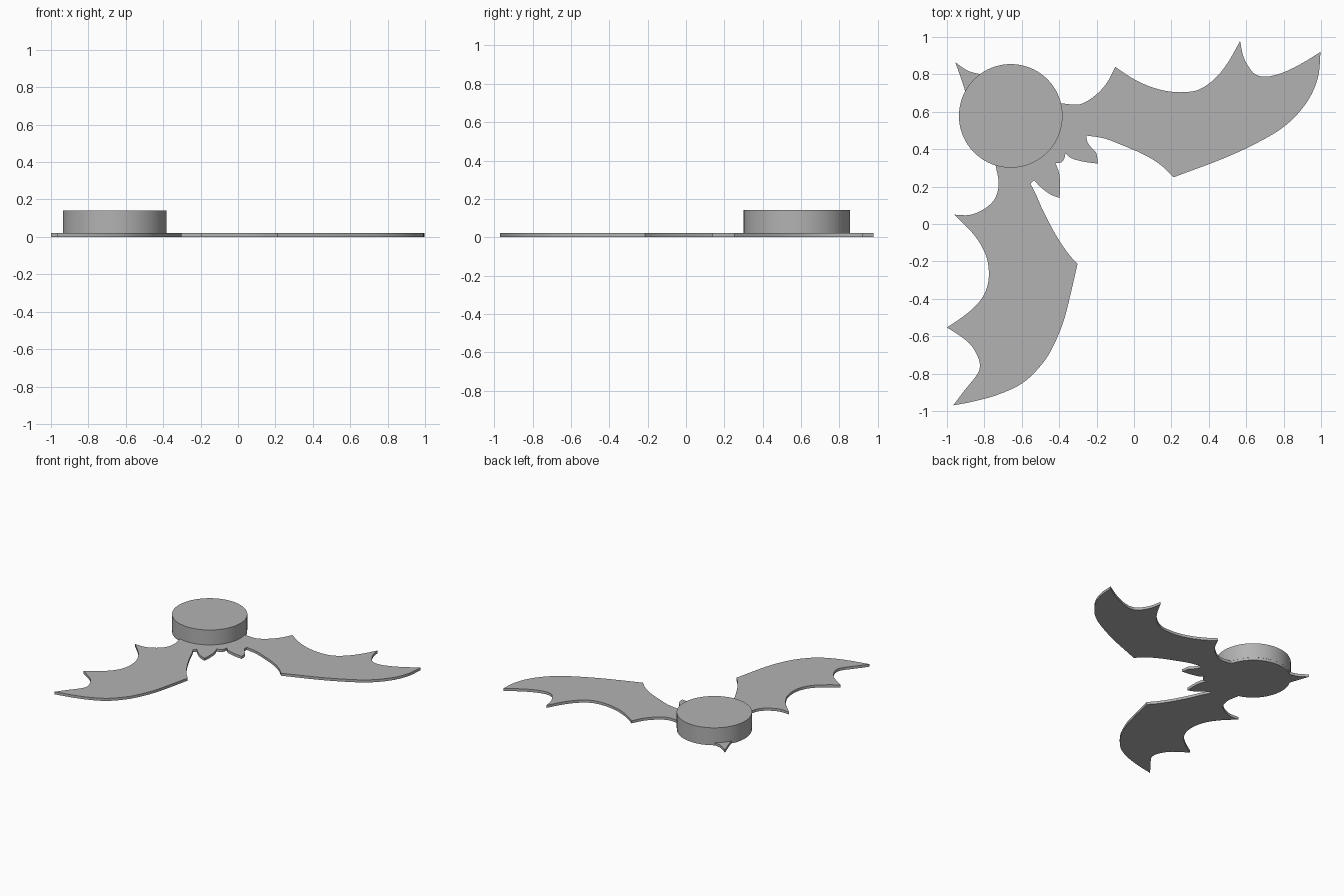
import bpy, bmesh, math
from mathutils import Vector

if "Cube" in bpy.data.objects:
    bpy.data.objects.remove(bpy.data.objects["Cube"])

CX, CY, R = -0.659, 0.578, 0.277      # centre and radius of the round body
PLATE_T, DISC_TOP = 0.021, 0.142      # plate thickness, disc height

grey = bpy.data.materials.new("plain_grey")
grey.diffuse_color = (0.45, 0.45, 0.45, 1)
grey.use_nodes = True
grey.node_tree.nodes["Principled BSDF"].inputs["Base Color"].default_value = grey.diffuse_color


def smooth_edge(pts, steps=4):
    """Curve through the points, ending in sharp corners (last point left out)."""
    p = [Vector(q) for q in pts]
    if len(p) == 2:
        return p[:1]
    p = [2 * p[0] - p[1]] + p + [2 * p[-1] - p[-2]]
    out = []
    for a, b, c, d in zip(p, p[1:], p[2:], p[3:]):
        for i in range(steps):
            t = i / steps
            out.append(0.5 * (2 * b + (c - a) * t + (2 * a - 5 * b + 4 * c - d) * t * t
                              + (3 * b - a - 3 * c + d) * t ** 3))
    return out


def arc(a0, a1, r, n):
    """Points on the body circle, angles in degrees."""
    angles = [math.radians(a0 + (a1 - a0) * i / n) for i in range(n)]
    return [Vector((CX + r * math.cos(a), CY + r * math.sin(a))) for a in angles]


def extrude_outline(name, pts, z0, z1):
    """Solid prism from a closed outline."""
    bm = bmesh.new()
    face = bm.faces.new([bm.verts.new((p.x, p.y, z0)) for p in pts])
    top = bmesh.ops.extrude_face_region(bm, geom=[face])["geom"]
    bmesh.ops.translate(bm, vec=(0, 0, z1 - z0),
                        verts=[g for g in top if isinstance(g, bmesh.types.BMVert)])
    bmesh.ops.recalc_face_normals(bm, faces=bm.faces)
    caps = [f for f in bm.faces if len(f.verts) > 4]
    bmesh.ops.triangulate(bm, faces=caps)
    mesh = bpy.data.meshes.new(name)
    bm.to_mesh(mesh)
    bm.free()
    mesh.materials.append(grey)
    ob = bpy.data.objects.new(name, mesh)
    bpy.context.collection.objects.link(ob)
    bpy.context.view_layer.objects.active = ob
    ob.select_set(True)
    bpy.ops.object.shade_smooth_by_angle(angle=math.radians(25))
    ob.select_set(False)
    return ob


# Each edge runs from one sharp corner to the next
right_wing = [
    [(-.39, .645), (-.29, .64), (-.21, .685), (-.145, .755), (-.10, .84)],
    [(-.10, .84), (-.01, .78), (.085, .735), (.18, .71), (.27, .705), (.35, .72),
     (.43, .775), (.50, .86), (.567, .978)],
    [(.567, .978), (.585, .895), (.62, .83), (.655, .797), (.715, .788), (.805, .813),
     (.90, .86), (.997, .92)],
    [(.997, .92), (.987, .80), (.95, .695), (.885, .60), (.795, .515), (.67, .44),
     (.485, .353), (.212, .25)],
    [(.212, .25), (.137, .32), (.045, .375), (-.065, .422), (-.157, .457), (-.253, .473)],
]
ears = [
    [(-.253, .473), (-.25, .44), (-.225, .405), (-.202, .38), (-.192, .323)],
    [(-.192, .323), (-.25, .33), (-.307, .342), (-.345, .358), (-.366, .38)],
    [(-.366, .38), (-.373, .35), (-.388, .33), (-.42, .325)],
    [(-.42, .325), (-.40, .27), (-.395, .20), (-.398, .139)],
    [(-.398, .139), (-.45, .16), (-.50, .198), (-.535, .235)],
    [(-.535, .235), (-.553, .214)],
]
left_wing = [
    [(-.553, .214), (-.525, .16), (-.495, .09), (-.45, 0), (-.405, -.08), (-.35, -.16),
     (-.302, -.214)],
    [(-.302, -.214), (-.345, -.40), (-.38, -.53), (-.44, -.67), (-.505, -.765),
     (-.595, -.85), (-.72, -.91), (-.85, -.947), (-.967, -.97)],
    [(-.967, -.97), (-.905, -.888), (-.852, -.823), (-.826, -.775), (-.83, -.722),
     (-.868, -.652), (-.922, -.604), (-1, -.553)],
    [(-1, -.553), (-.917, -.497), (-.847, -.438), (-.80, -.374), (-.777, -.294),
     (-.783, -.198), (-.815, -.118), (-.868, -.043), (-.96, .05)],
    [(-.96, .05), (-.88, .048), (-.81, .075), (-.756, .118), (-.73, .17), (-.724, .23),
     (-.74, .312)],
]

# Flat bat-shaped plate: wings, ears, round body and pointed tail
outline = []
for edge in right_wing + ears + left_wing:
    outline += smooth_edge(edge)
outline += arc(-107, -207, R - 0.001, 24)
outline += smooth_edge([(-.901, .705), (-.92, .765), (-.955, .864)])
outline += smooth_edge([(-.955, .864), (-.89, .82), (-.822, .80)])
outline += arc(126, 15, R - 0.001, 26)
extrude_outline("bat_plate", outline, 0, PLATE_T)

# Thick round disc standing on the body
extrude_outline("round_disc", arc(0, 360, R, 96), PLATE_T, DISC_TOP)
